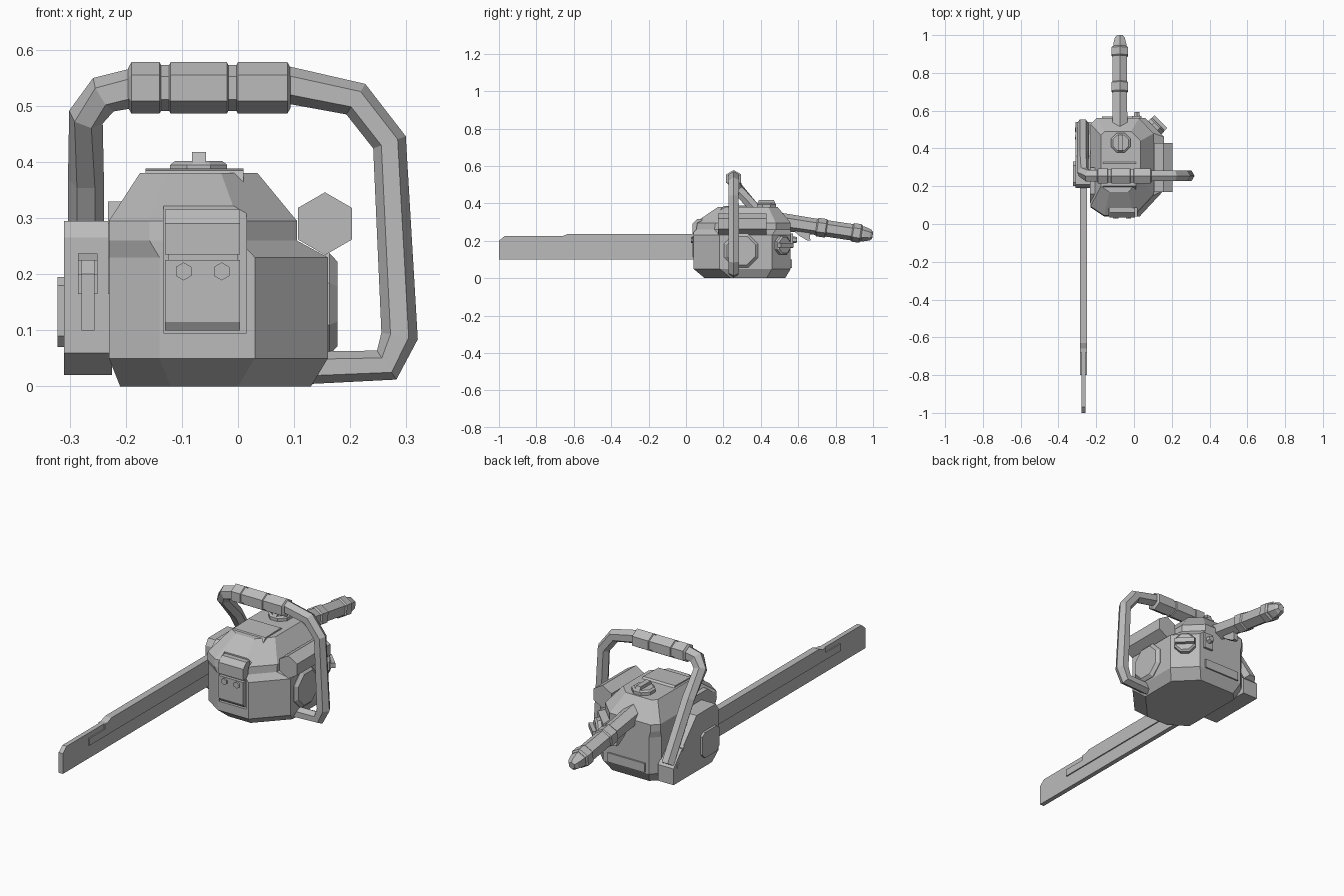
import bpy, bmesh, math
from mathutils import Vector, Matrix

if "Cube" in bpy.data.objects:
    bpy.data.objects.remove(bpy.data.objects["Cube"])

grey = bpy.data.materials.new("plain grey")
grey.use_nodes = True
grey.diffuse_color = (0.5, 0.5, 0.5, 1)
grey.node_tree.nodes["Principled BSDF"].inputs["Base Color"].default_value = (0.5, 0.5, 0.5, 1)


def loft(name, rings):
    """Skin a list of equal-length point rings and cap both ends."""
    bm = bmesh.new()
    loops = [[bm.verts.new(p) for p in ring] for ring in rings]
    n = len(loops[0])
    for a, b in zip(loops, loops[1:]):
        for i in range(n):
            j = (i + 1) % n
            bm.faces.new((a[i], a[j], b[j], b[i]))
    bm.faces.new(loops[0])
    bm.faces.new(loops[-1])
    bmesh.ops.recalc_face_normals(bm, faces=bm.faces)
    mesh = bpy.data.meshes.new(name)
    bm.to_mesh(mesh)
    bm.free()
    mesh.materials.append(grey)
    obj = bpy.data.objects.new(name, mesh)
    bpy.context.collection.objects.link(obj)
    return obj


def box(name, x, y, z):
    return loft(name, [[(x[0], y[0], h), (x[1], y[0], h), (x[1], y[1], h), (x[0], y[1], h)] for h in z])


def side_plate(name, profile, x):
    """Extrude a y-z profile across x."""
    return loft(name, [[(h, y, z) for y, z in profile] for h in x])


def disc(name, center, direction, steps, sides=8, turn=0.5):
    """Stack of (radius, height) rings along a direction."""
    rot = Vector(direction).to_track_quat('Z', 'Y').to_matrix()
    rings = []
    for r, h in steps:
        angles = [2 * math.pi * (i + turn) / sides for i in range(sides)]
        rings.append([Vector(center) + rot @ Vector((r * math.cos(a), r * math.sin(a), h)) for a in angles])
    return loft(name, rings)


def tube(name, path, across, sides=6):
    """Hexagonal tube through (point, radius) pairs; across sets the flat sides."""
    pts = [Vector(p) for p, r in path]
    rings = []
    for i, (p, r) in enumerate(path):
        before = (pts[i] - pts[i - 1]).normalized() if i else Vector()
        after = (pts[i + 1] - pts[i]).normalized() if i < len(pts) - 1 else Vector()
        t = (before + after).normalized()
        u = Vector(across)
        u = (u - t * u.dot(t)).normalized()
        v = t.cross(u)
        angles = [2 * math.pi * (k + 0.5) / sides for k in range(sides)]
        rings.append([pts[i] + r * (u * math.cos(a) + v * math.sin(a)) for a in angles])
    return loft(name, rings)


# Engine housing: chamfered footprint stacked by height
def footprint(z, x0, x1, y0, y1, s=1.0):
    return [(x0 + .09 * s, y0, z), (x1 - .13 * s, y0, z), (x1, y0 + .14 * s, z), (x1, y1 - .1 * s, z),
            (x1 - .1 * s, y1, z), (x0 + .04 * s, y1, z), (x0, y1 - .04 * s, z), (x0, y0 + .06 * s, z)]


housing = loft("engine_housing", [
    footprint(0, -.21, .13, .10, .53), footprint(.05, -.23, .16, .04, .56),
    footprint(.23, -.23, .16, .04, .56), footprint(.26, -.23, .105, .04, .56, .8),
    footprint(.295, -.23, .105, .045, .56, .8), footprint(.38, -.175, .035, .17, .49, .5)])

# Recess for the muffler
cutter = box("muffler_cutter", (-.133, .015), (-.05, .085), (.095, .322))
cutter.hide_render = True
cut = housing.modifiers.new("recess", 'BOOLEAN')
cut.operation = 'DIFFERENCE'
cut.solver = 'EXACT'
cut.object = cutter
bpy.context.view_layer.objects.active = housing
bpy.ops.object.modifier_apply(modifier=cut.name)
bpy.data.objects.remove(cutter)

# Muffler
side_plate("muffler_upper", [(.11, .235), (.035, .235), (.035, .29), (.06, .315), (.11, .315)], (-.13, .004))
side_plate("muffler_lower", [(.11, .1), (.045, .1), (.035, .115), (.035, .225), (.11, .225)], (-.13, .004))
box("muffler_gap", (-.125, 0), (.05, .11), (.22, .24))
for x in (-.097, -.029):
    disc("muffler_bolt", (x, .036, .205), (0, -1, 0), [(.016, 0), (.016, .008)], 6)

# Top cover plate and the step on the housing's right shoulder
side_plate("top_cover_plate", [(.18, .36), (.2, .385), (.32, .388), (.34, .37)], (-.165, .01))
side_plate("shoulder_step", [(.11, .165), (.11, .29), (.16, .33), (.3, .33), (.3, .165)], (-.232, -.17))

# Screw caps with a grip rib
disc("tank_cap", (-.07, .43, .37), (0, 0, 1), [(.055, 0), (.055, .025), (.045, .032)])
side_plate("tank_cap_rib", [(.38, .395), (.39, .418), (.47, .418), (.48, .395)], (-.082, -.057))
corner = Vector((1, 1, 0)).normalized()
disc("oil_cap", (.105, .505, .175), corner, [(.054, 0), (.054, .025), (.045, .033)])
rib = box("oil_cap_rib", (-.048, .048), (-.012, .012), (.025, .052))
rib.matrix_world = Matrix.Translation((.105, .505, .175)) @ corner.to_track_quat('Z', 'Y').to_matrix().to_4x4()

# Starter cover and intake canister on the left flank
disc("starter_cover", (.155, .295, .147), (1, 0, 0), [(.098, 0), (.098, .008), (.082, .022)])
disc("intake_canister", (.155, .17, .29), (0, 1, 0), [(.056, 0), (.056, .26)], 6)

# Clutch cover with its raised panel
side_plate("clutch_cover", [(.24, .02), (.19, .06), (.19, .265), (.21, .295), (.36, .295), (.54, .1), (.54, .02)],
           (-.31, -.225))
panel = [(.2, .09), (.2, .18), (.22, .195), (.31, .195), (.33, .18), (.33, .09), (.31, .07), (.22, .07)]
side_plate("clutch_panel", panel, (-.322, -.305))

# Guide bar: thin blade with a thicker upper rail
side_plate("guide_bar", [(-1, .1), (-1, .2), (-.97, .225), (.2, .225), (.2, .1)], (-.279, -.256))
side_plate("guide_rail", [(-.8, .165), (-.8, .2), (-.68, .2), (-.68, .225), (-.66, .225), (-.63, .237),
                          (.2, .237), (.2, .165)], (-.285, -.25))

# Wrap-around front handle
y = .255
tube("front_handle", [((.1, y, .033), .03), ((.265, y, .038), .031), ((.288, y, .09), .033),
                      ((.27, y, .435), .031), ((.21, y, .512), .032), ((.09, y, .537), .033),
                      ((-.19, y, .531), .035), ((-.24, y, .52), .035), ((-.271, y + .02, .48), .032),
                      ((-.271, .37, .37), .032), ((-.271, .53, .11), .032)], (0, 1, 0))
for a, b in ((-.19, -.14), (-.12, -.02), (.0, .088)):
    tube("front_grip_section", [((a - .006, y, .532), .035), ((a, y, .532), .046),
                                ((b, y, .532), .046), ((b + .006, y, .532), .035)], (0, 1, 0))
tube("front_grip_core", [((-.19, y, .532), .041), ((.088, y, .532), .041)], (0, 1, 0))
for by, bz in ((.5, .1), (.46, .17)):
    disc("handle_bolt", (-.295, by, bz), (-1, 0, 0), [(.014, 0), (.014, .018)], 6)


# Rear handle
def rear(y, r):
    return ((-.075, y, .293 - .15 * (y - .57)), r)


tube("rear_handle", [rear(.5, .047), rear(.88, .04), rear(.95, .04), rear(.985, .03), rear(.998, .018)], (1, 0, 0))
for a, b in ((.695, .755), (.885, .94)):
    tube("rear_grip_band", [rear(a, .042), rear(a + .008, .05), rear(b - .008, .05), rear(b, .042)], (1, 0, 0))
tube("rear_grip", [rear(.75, .044), rear(.89, .044)], (1, 0, 0))
side_plate("trigger", [(.57, .26), (.6, .23), (.65, .2), (.665, .2), (.66, .26)], (-.087, -.063))

# Rear switch and lower plate
box("rear_switch_plate", (-.01, .04), (.55, .572), (.16, .24))
disc("rear_switch", (.015, .565, .205), (0, 1, 0), [(.02, 0), (.015, .028)], 6)
box("rear_lower_plate", (-.17, .03), (.55, .568), (.055, .1))
